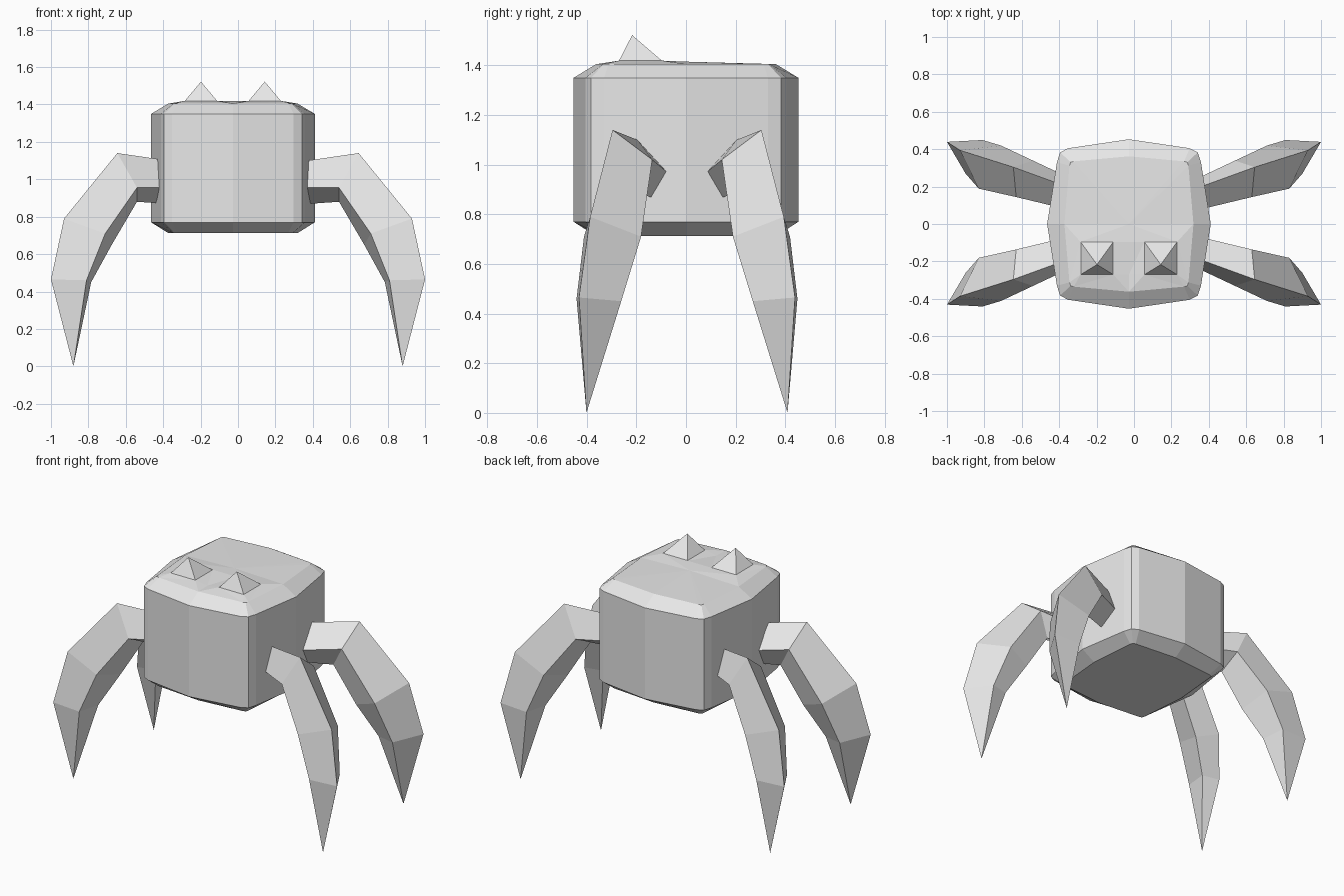
import bpy
from mathutils import Vector
from mathutils.geometry import delaunay_2d_cdt

if "Cube" in bpy.data.objects:
    bpy.data.objects.remove(bpy.data.objects["Cube"])

grey = bpy.data.materials.new("plain grey")
grey.diffuse_color = (0.8, 0.8, 0.8, 1)
grey.use_nodes = True
grey.node_tree.nodes["Principled BSDF"].inputs["Base Color"].default_value = grey.diffuse_color
CX = -0.027  # body sits slightly to one side


def add_mesh(name, verts, faces):
    me = bpy.data.meshes.new(name)
    me.from_pydata([tuple(v) for v in verts], [], faces)
    me.materials.append(grey)
    ob = bpy.data.objects.new(name, me)
    bpy.context.collection.objects.link(ob)
    # consistent outward normals
    bpy.context.view_layer.objects.active = ob
    ob.select_set(True)
    bpy.ops.object.mode_set(mode='EDIT')
    bpy.ops.mesh.select_all(action='SELECT')
    bpy.ops.mesh.normals_make_consistent(inside=False)
    bpy.ops.object.mode_set(mode='OBJECT')
    ob.select_set(False)
    return ob


def ring(quarter, z):
    """Mirror a quarter outline (back middle -> right middle) into a full loop."""
    right = quarter + [(x, -y) for x, y in quarter[-2::-1]]
    left = [(-x, y) for x, y in right[-2:0:-1]]
    return [(x + CX, y, z) for x, y in right + left]


def bridge(rows, n):
    return [(r * n + i, r * n + (i + 1) % n, (r + 1) * n + (i + 1) % n, (r + 1) * n + i)
            for r in range(rows - 1) for i in range(n)]


# body: bulging block with chamfered rims
wide = [(0, .453), (.325, .405), (.368, .383), (.385, .33), (.4375, 0)]
small = [(0, .362), (.295, .335), (.312, .33), (.318, .312), (.345, 0)]
rings = [ring(small, .712), ring(wide, .77), ring(wide, 1.35), ring(small, 1.405)]
n = len(rings[0])
verts = [v for r in rings for v in r]
faces = bridge(4, n) + [tuple(range(n))]

# body top: slightly raised around the spike bases, dipped between them
SPIKES = (-.198, .143)
HALF = .088
top = [Vector(v) for v in rings[3]]
top += [Vector((CX, 0, 1.415)), Vector((CX, -.27, 1.407))]
for sx in SPIKES:
    top += [Vector((sx + a * HALF, -.183 + b * HALF, 1.419)) for a in (-1, 1) for b in (-1, 1)]
res = delaunay_2d_cdt([v.xy for v in top], [], [tuple(range(n))], 1, 1e-5)
base = 3 * n
verts += top[n:]
origin = [o[0] for o in res[3]]
faces += [tuple(base + origin[i] for i in f) for f in res[2]]
add_mesh("body", verts, faces)

# spikes: two small pyramids leaning forward
for name, sx in zip(("left_spike", "right_spike"), SPIKES):
    corners = [(sx + a * HALF, -.183 + b * HALF, 1.417)
               for a, b in ((-1, -1), (1, -1), (1, 1), (-1, 1))]
    add_mesh(name, corners + [(sx, -.217, 1.522)],
             [(3, 2, 1, 0)] + [(i, (i + 1) % 4, 4) for i in range(4)])

# legs: four-sided sections (top ridge, rear upper, rear lower, front lower) to a point
SECTIONS = [
    [(.37, -.20, 1.10), (.38, -.08, .97), (.37, -.14, .868), (.37, -.255, .957)],
    [(.645, -.30, 1.14), (.63, -.14, 1.02), (.54, -.185, .88), (.54, -.335, .955)],
    [(.93, -.39, .79), (.83, -.185, .71), (.675, -.22, .65), (.71, -.415, .71)],
    [(1.0, -.435, .465), (.90, -.265, .45), (.785, -.29, .45), (.81, -.445, .46)],
]
for side, sx in (("left", -1), ("right", 1)):
    for end, sy in (("front", 1), ("back", -1)):
        pts = [p for s in SECTIONS for p in s] + [(.88, -.405, .0)]
        pts = [(sx * x, sy * y + .004, z) for x, y, z in pts]
        fs = bridge(4, 4) + [(3, 2, 1, 0)]
        fs += [(12 + i, 12 + (i + 1) % 4, 16) for i in range(4)]
        add_mesh(f"{end}_{side}_leg", pts, fs)
